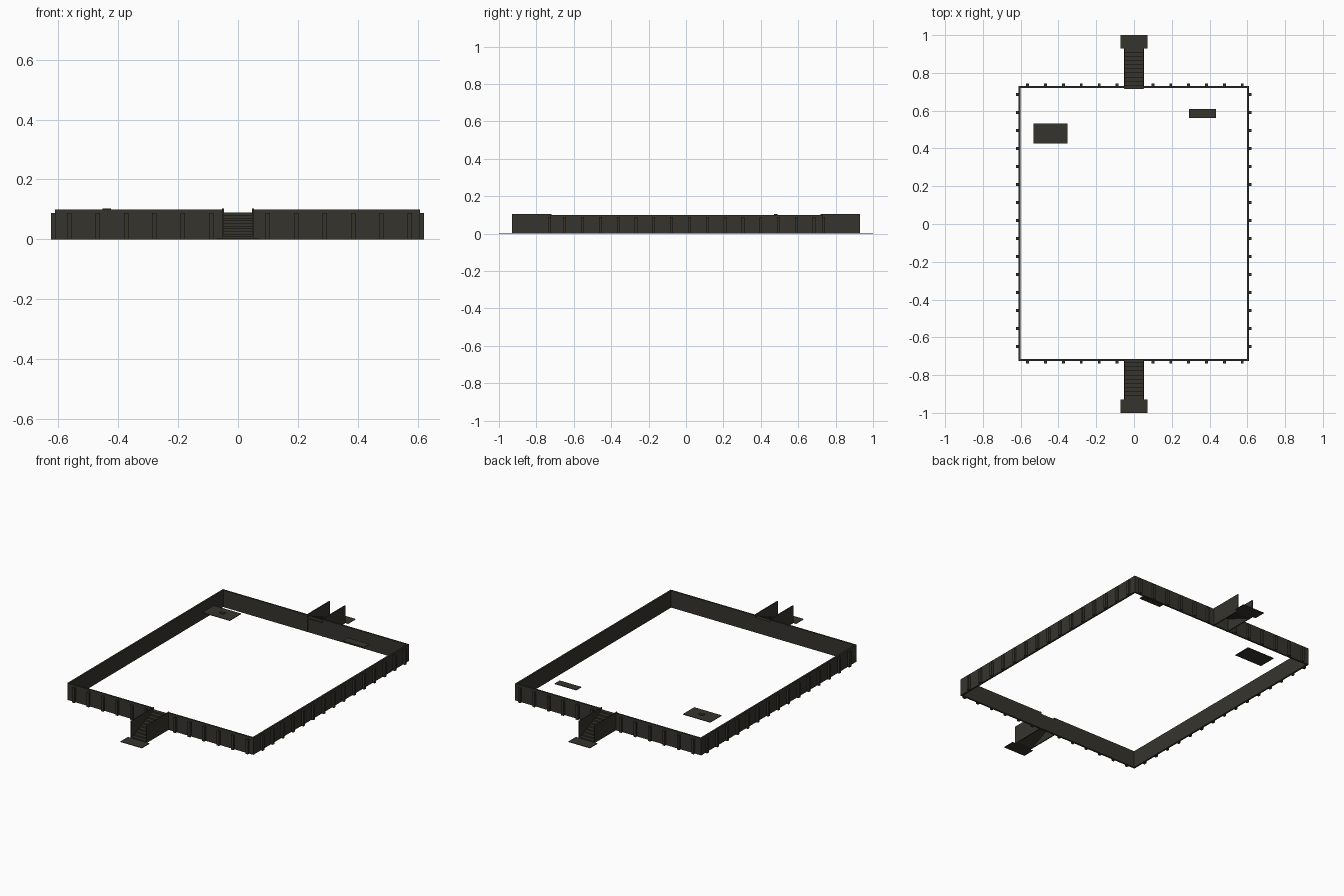
import bpy, bmesh

if "Cube" in bpy.data.objects:
    bpy.data.objects.remove(bpy.data.objects["Cube"])

paint = bpy.data.materials.new("dark olive grey")
paint.use_nodes = True
COLOUR = (0.036, 0.034, 0.026, 1)
paint.diffuse_color = COLOUR
paint.node_tree.nodes["Principled BSDF"].inputs["Base Color"].default_value = COLOUR


def finish(name, bm):
    bmesh.ops.recalc_face_normals(bm, faces=bm.faces)
    mesh = bpy.data.meshes.new(name)
    bm.to_mesh(mesh)
    bm.free()
    mesh.materials.append(paint)
    ob = bpy.data.objects.new(name, mesh)
    bpy.context.collection.objects.link(ob)
    return ob


def add_box(bm, x0, x1, y0, y1, z0, z1):
    verts = bmesh.ops.create_cube(bm, size=1)["verts"]
    for v in verts:
        v.co.x = x1 if v.co.x > 0 else x0
        v.co.y = y1 if v.co.y > 0 else y0
        v.co.z = z1 if v.co.z > 0 else z0


def box(name, *bounds):
    bm = bmesh.new()
    add_box(bm, *bounds)
    return finish(name, bm)


# Main dimensions
LEFT, RIGHT = 0.608, -0.611
FRONT, BACK = -0.725, 0.731
H, T = 0.1, 0.01
GATE, SILL = 0.05, 0.09

# Long side walls
box("left_wall", LEFT - T, LEFT, FRONT, BACK, 0, H)
box("right_wall", RIGHT, RIGHT + T, FRONT, BACK, 0, H)

# End walls with a lower sill at the gate
for name, y0 in (("front_wall", FRONT), ("back_wall", BACK - T)):
    bm = bmesh.new()
    add_box(bm, RIGHT + T, -GATE, y0, y0 + T, 0, H)
    add_box(bm, -GATE, GATE, y0, y0 + T, 0, SILL)
    add_box(bm, GATE, LEFT - T, y0, y0 + T, 0, H)
    finish(name, bm)

# Outside posts
POST, DEPTH, POST_H = 0.0075, 0.013, 0.088
end_posts, side_posts = bmesh.new(), bmesh.new()
for i in range(13):
    x = -0.563 + i * 0.0947
    if abs(x) > GATE:
        add_box(end_posts, x - POST, x + POST, FRONT - DEPTH, FRONT, 0, POST_H)
        add_box(end_posts, x - POST, x + POST, BACK, BACK + DEPTH, 0, POST_H)
for i in range(15):
    y = -0.648 + i * 0.0952
    add_box(side_posts, LEFT, LEFT + DEPTH, y - POST, y + POST, 0, POST_H)
    add_box(side_posts, RIGHT - DEPTH, RIGHT, y - POST, y + POST, 0, POST_H)
finish("end_posts", end_posts)
finish("side_posts", side_posts)

# Entry stairs, cheek panels and landing plates at both ends
STEPS, FOOT, TOP = 10, 0.93, 0.715
run, rise = (FOOT - TOP) / STEPS, SILL / STEPS
for side, s in (("front", -1), ("back", 1)):
    profile = [(FOOT, 0)]
    for i in range(STEPS):
        y = FOOT - i * run
        profile += [(y, (i + 1) * rise), (y - run, (i + 1) * rise)]
    profile.append((TOP, SILL - rise))
    profile.append((FOOT - run, 0))
    bm = bmesh.new()
    face = bm.faces.new([bm.verts.new((-GATE, s * y, z)) for y, z in profile])
    out = bmesh.ops.extrude_face_region(bm, geom=[face])["geom"]
    bmesh.ops.translate(bm, vec=(2 * GATE, 0, 0),
                        verts=[g for g in out if isinstance(g, bmesh.types.BMVert)])
    finish(side + "_stairs", bm)
    y0, y1 = sorted((s * FOOT, s * 0.718))
    bm = bmesh.new()
    for x in (-GATE, GATE):
        add_box(bm, x - 0.003, x + 0.003, y0, y1, 0, 0.104)
    finish(side + "_stair_panels", bm)
    y0, y1 = sorted((s, s * FOOT))
    box(side + "_landing_plate", -0.071, 0.071, y0, y1, 0, 0.003)

# Raised hatches inside the walls
box("large_hatch", -0.532, -0.352, 0.426, 0.533, 0.097, 0.1)
box("hatch_handle", -0.452, -0.424, 0.47, 0.488, 0.1, 0.104)
box("small_hatch", 0.292, 0.434, 0.562, 0.61, 0.097, 0.1)
